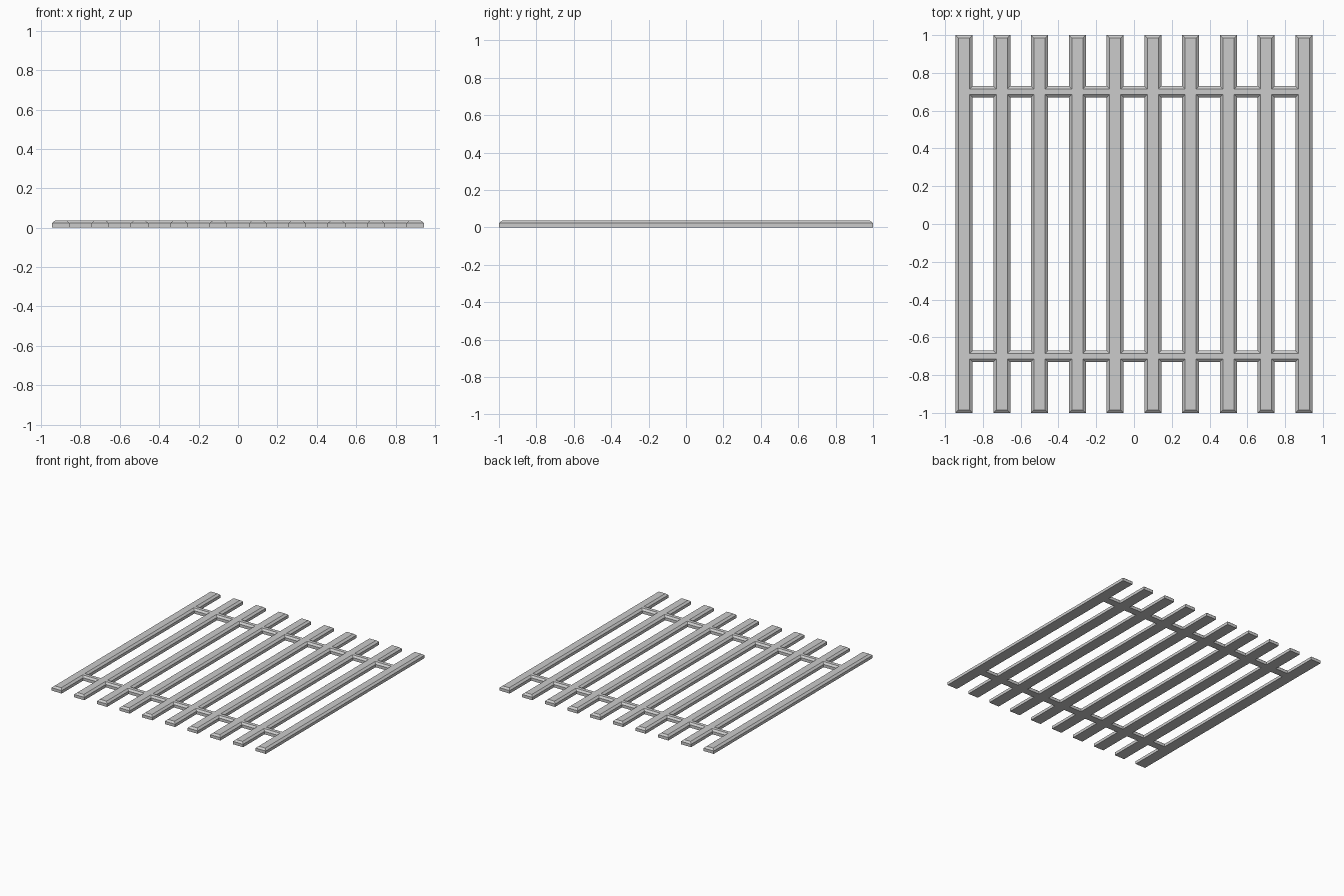
import bpy, bmesh

if "Cube" in bpy.data.objects:
    bpy.data.objects.remove(bpy.data.objects["Cube"])

SLATS = [-0.9 + 0.2 * i for i in range(10)]   # slat centres in x
RAILS = [-0.7, 0.7]                           # cross rail centres in y
SLAT_W, RAIL_W = 0.09, 0.06
HEIGHT, BEVEL_Z, BEVEL_XY = 0.036, 0.013, 0.016

# Grid lines along both axes; odd gaps are open unless a rail crosses them
xs = [c + s * SLAT_W / 2 for c in SLATS for s in (-1, 1)]
ys = [-1.0] + [c + s * RAIL_W / 2 for c in RAILS for s in (-1, 1)] + [1.0]

# Flat outline of slats and rails, sharing vertices where they join
bm = bmesh.new()
grid = {}


def vert(i, j):
    if (i, j) not in grid:
        grid[i, j] = bm.verts.new((xs[i], ys[j], 0))
    return grid[i, j]


for i in range(len(xs) - 1):
    for j in range(len(ys) - 1):
        is_slat, is_rail = i % 2 == 0, j % 2 == 1
        if is_slat or is_rail:
            bm.faces.new([vert(i, j), vert(i + 1, j), vert(i + 1, j + 1), vert(i, j + 1)])

# Raise the side walls
ext = bmesh.ops.extrude_face_region(bm, geom=bm.faces[:], use_keep_orig=True)
bmesh.ops.translate(bm, vec=(0, 0, HEIGHT - BEVEL_Z),
                    verts=[g for g in ext["geom"] if isinstance(g, bmesh.types.BMVert)])
bmesh.ops.recalc_face_normals(bm, faces=bm.faces[:])

# Chamfer the whole top rim, mitred at slat and rail joints
top = [f for f in bm.faces if f.normal.z > 0.9]
bmesh.ops.inset_region(bm, faces=top, thickness=BEVEL_XY, depth=0, use_even_offset=True,
                       use_boundary=True)
for v in {v for f in top for v in f.verts}:
    v.co.z = HEIGHT
bm.normal_update()

mesh = bpy.data.meshes.new("slatted_grate")
bm.to_mesh(mesh)
bm.free()
bpy.context.collection.objects.link(bpy.data.objects.new("slatted_grate", mesh))
